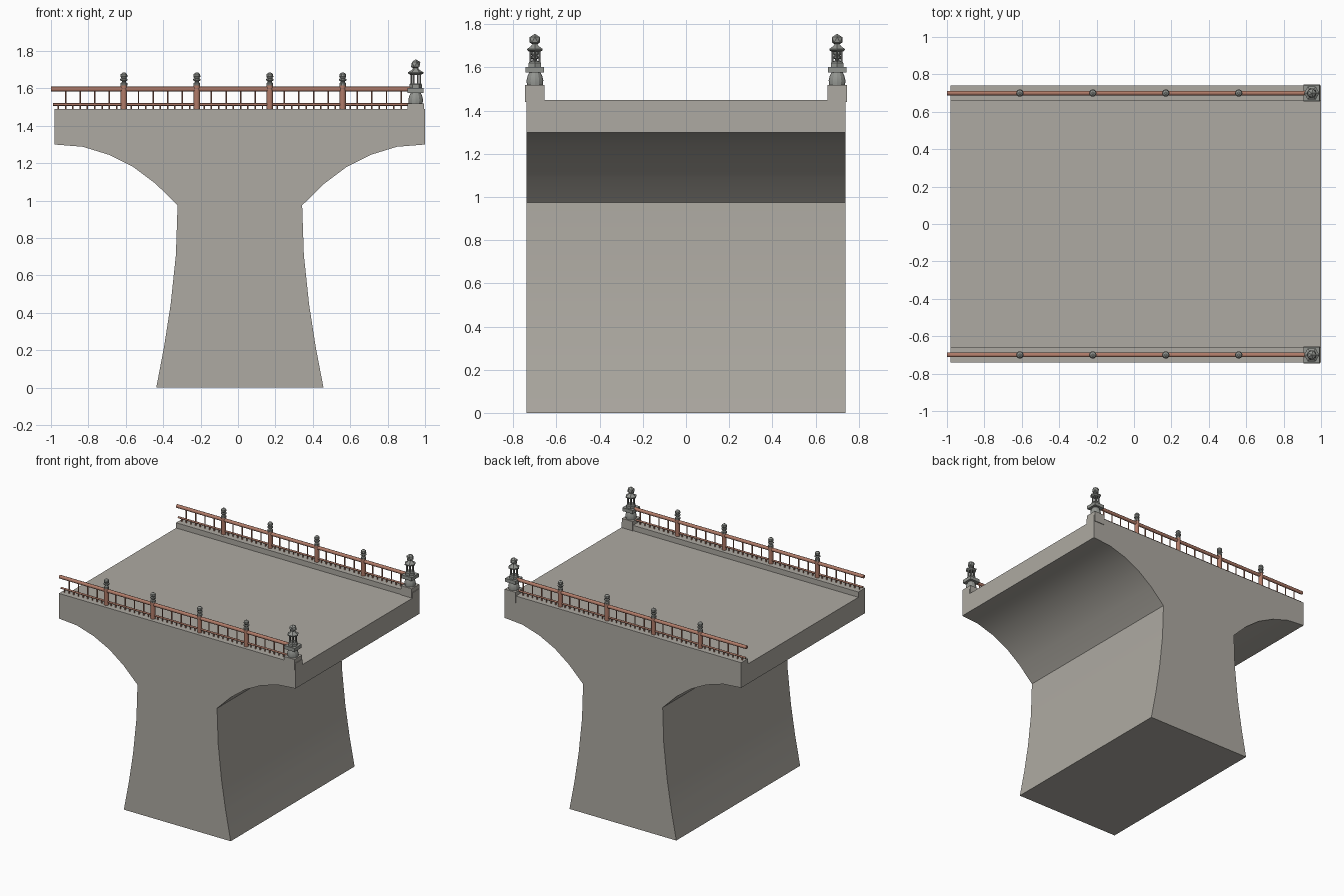
import bpy, bmesh, math
from mathutils import Matrix, Vector

if "Cube" in bpy.data.objects:
    bpy.data.objects.remove(bpy.data.objects["Cube"])


def material(name, rgb):
    m = bpy.data.materials.new(name)
    m.diffuse_color = (*rgb, 1)
    m.use_nodes = True
    m.node_tree.nodes["Principled BSDF"].inputs["Base Color"].default_value = m.diffuse_color
    return m


STONE = material("pale_stone", (0.42, 0.40, 0.36))
GREY = material("lantern_grey", (0.29, 0.30, 0.28))
RED = material("red_brown_rail", (0.44, 0.20, 0.14))


def finish(name, bm, mat, angle=35):
    bmesh.ops.recalc_face_normals(bm, faces=bm.faces)
    me = bpy.data.meshes.new(name)
    bm.to_mesh(me)
    bm.free()
    me.materials.append(mat)
    ob = bpy.data.objects.new(name, me)
    bpy.context.collection.objects.link(ob)
    if angle:
        bpy.ops.object.select_all(action='DESELECT')
        ob.select_set(True)
        bpy.context.view_layer.objects.active = ob
        bpy.ops.object.shade_smooth_by_angle(angle=math.radians(angle))
    return ob


def box(bm, x, y, z0, z1, half):
    m = Matrix.Translation((x, y, (z0 + z1) / 2)) @ Matrix.Diagonal((2 * half, 2 * half, z1 - z0, 1))
    bmesh.ops.create_cube(bm, size=1, matrix=m)


def rod(bm, a, b, r, sides=8):
    a, b = Vector(a), Vector(b)
    d = b - a
    m = Matrix.Translation((a + b) / 2) @ d.to_track_quat('Z', 'Y').to_matrix().to_4x4()
    bmesh.ops.create_cone(bm, cap_ends=True, segments=sides, radius1=r, radius2=r, depth=d.length, matrix=m)


def lathe(bm, x, y, profile, sides):
    """Stack of rings given as (radius, z), capped at both ends."""
    rings = [[bm.verts.new((x + r * math.cos(math.tau * i / sides),
                            y + r * math.sin(math.tau * i / sides), z))
              for i in range(sides)] for r, z in profile]
    for lo, hi in zip(rings, rings[1:]):
        for i in range(sides):
            j = (i + 1) % sides
            bm.faces.new((lo[i], lo[j], hi[j], hi[i]))
    bm.faces.new(rings[0])
    bm.faces.new(rings[-1])


# Pier and deck: one arched profile, extruded across the bridge
half = [(0.447, 0), (0.405, 0.22), (0.37, 0.445), (0.342, 0.71), (0.333, 0.975),
        (0.45, 1.09), (0.57, 1.18), (0.70, 1.245), (0.84, 1.288), (0.99, 1.30), (0.99, 1.45)]
outline = half + [(-x, z) for x, z in reversed(half)]
bm = bmesh.new()
face = bm.faces.new([bm.verts.new((x + 0.01, -0.74, z)) for x, z in outline])
ext = bmesh.ops.extrude_face_region(bm, geom=[face], use_keep_orig=True)
bmesh.ops.translate(bm, vec=(0, 1.48, 0), verts=[g for g in ext['geom'] if isinstance(g, bmesh.types.BMVert)])
bmesh.ops.recalc_face_normals(bm, faces=bm.faces)
# Raised curbs along both sides of the deck
for y in (-0.66, 0.66):
    bmesh.ops.bisect_plane(bm, geom=bm.verts[:] + bm.edges[:] + bm.faces[:], plane_co=(0, y, 0), plane_no=(0, 1, 0))
tops = [f for f in bm.faces if f.normal.z > 0.9 and abs(f.calc_center_median().y) > 0.66]
ext = bmesh.ops.extrude_face_region(bm, geom=tops)
bmesh.ops.translate(bm, vec=(0, 0, 0.04), verts=[g for g in ext['geom'] if isinstance(g, bmesh.types.BMVert)])
finish("bridge_pier_and_deck", bm, STONE, 30)

POSTS = [-0.61, -0.22, 0.17, 0.56]
STEP = 0.39 / 10

for side, y in (("front", -0.70), ("back", 0.70)):
    # Handrail, lower rail, posts and balusters
    bm = bmesh.new()
    rod(bm, (-1, y, 1.596), (0.92, y, 1.596), 0.013, 10)
    rod(bm, (-0.99, y, 1.514), (0.92, y, 1.514), 0.007)
    for x in POSTS:
        rod(bm, (x, y, 1.48), (x, y, 1.617), 0.017, 12)
    for i in range(1, 49):
        x = -1 + i * STEP
        if i % 10 == 0 or x > 0.91:
            continue
        rod(bm, (x, y, 1.485), (x, y, 1.514), 0.0045, 6)
        if i % 2 == 0:
            rod(bm, (x, y, 1.514), (x, y, 1.596), 0.0045, 6)
    finish(side + "_railing", bm, RED, 50)

    # Knobs on the railing posts
    bm = bmesh.new()
    for x in POSTS:
        lathe(bm, x, y, [(0.018, 1.615), (0.018, 1.628), (0.011, 1.633), (0.011, 1.638), (0.02, 1.643),
                         (0.02, 1.65), (0.013, 1.654), (0.019, 1.663), (0.017, 1.676), (0.006, 1.685)], 10)
    finish(side + "_post_knobs", bm, GREY)

    # Square pedestal at the end of the railing
    bm = bmesh.new()
    box(bm, 0.95, y, 1.44, 1.52, 0.045)
    finish(side + "_end_pedestal", bm, STONE, 0)

    # Stone lantern: foot, slab, open light chamber, roof and ball
    bm = bmesh.new()
    lathe(bm, 0.95, y, [(0.037, 1.52), (0.039, 1.54), (0.034, 1.56), (0.026, 1.578)], 12)
    box(bm, 0.95, y, 1.576, 1.602, 0.043)
    lathe(bm, 0.95, y, [(0.034, 1.602), (0.034, 1.62), (0.028, 1.627)], 6)
    for i in range(6):
        a = math.tau * i / 6
        px, py = 0.95 + 0.024 * math.cos(a), y + 0.024 * math.sin(a)
        rod(bm, (px, py, 1.622), (px, py, 1.68), 0.005, 6)
    lathe(bm, 0.95, y, [(0.028, 1.672), (0.041, 1.68), (0.041, 1.686), (0.022, 1.698), (0.012, 1.71)], 6)
    bmesh.ops.create_icosphere(bm, subdivisions=1, radius=0.028, matrix=Matrix.Translation((0.95, y, 1.728)))
    finish(side + "_stone_lantern", bm, GREY, 25)
